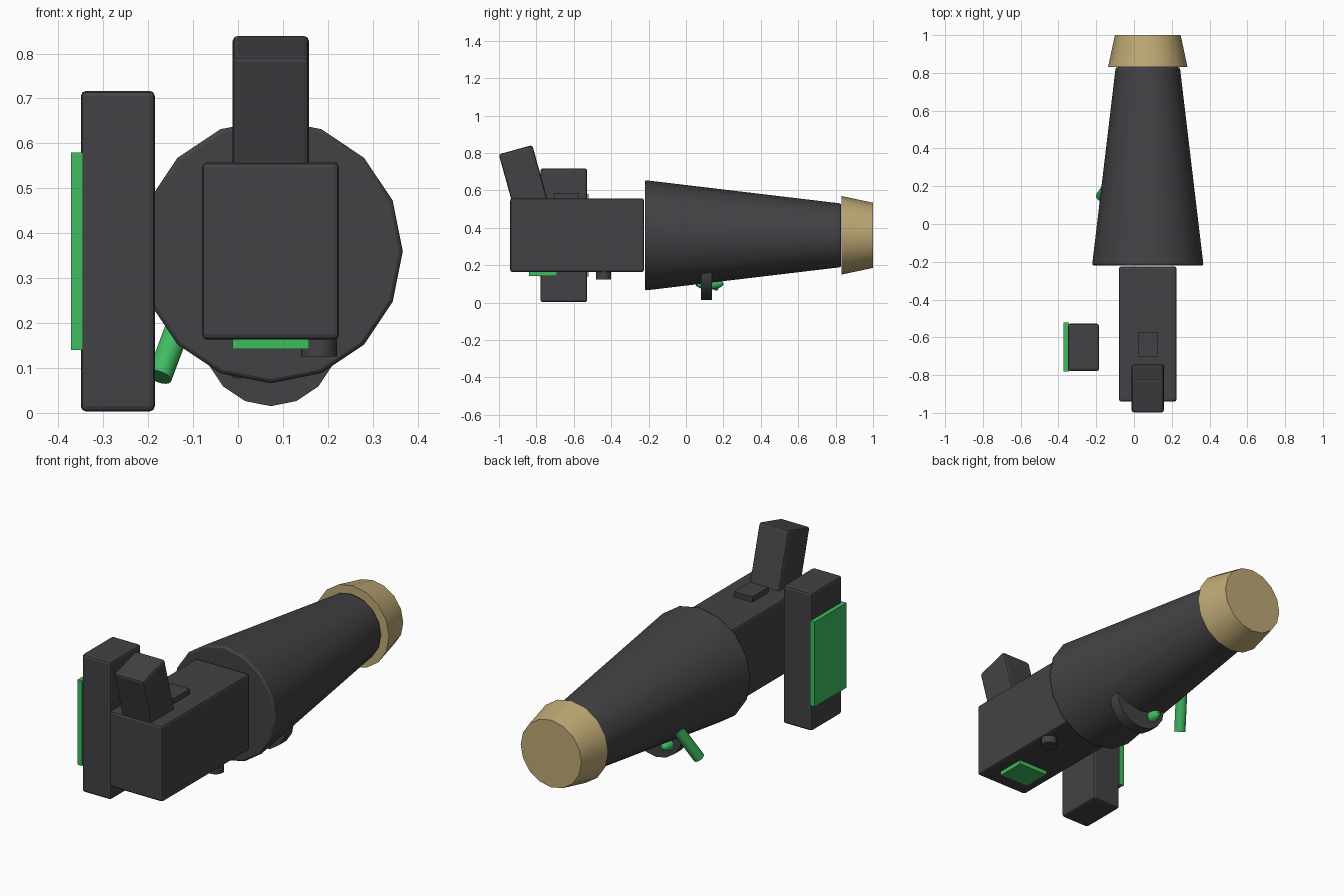
import bpy, bmesh, math
from mathutils import Vector, Matrix

if "Cube" in bpy.data.objects:
    bpy.data.objects.remove(bpy.data.objects["Cube"])


def material(name, rgb):
    m = bpy.data.materials.new(name)
    m.diffuse_color = (*rgb, 1)
    m.use_nodes = True
    m.node_tree.nodes["Principled BSDF"].inputs["Base Color"].default_value = m.diffuse_color
    return m


DARK = material("dark_grey", (0.055, 0.055, 0.06))
GREEN = material("green", (0.05, 0.5, 0.12))
TAN = material("tan", (0.52, 0.4, 0.18))


def finish(name, bm, mat, bevel=0.0, smooth=False):
    me = bpy.data.meshes.new(name)
    bm.to_mesh(me)
    bm.free()
    ob = bpy.data.objects.new(name, me)
    bpy.context.collection.objects.link(ob)
    me.materials.append(mat)
    if bevel:
        mod = ob.modifiers.new("bevel", 'BEVEL')
        mod.width = bevel
        mod.segments = 2
        mod.limit_method = 'ANGLE'
    if smooth:
        bpy.ops.object.select_all(action='DESELECT')
        ob.select_set(True)
        bpy.context.view_layer.objects.active = ob
        bpy.ops.object.shade_smooth_by_angle(angle=math.radians(30))
    return ob


def box(name, lo, hi, mat, bevel=0.0):
    lo, hi = Vector(lo), Vector(hi)
    bm = bmesh.new()
    bmesh.ops.create_cube(bm, size=1)
    bmesh.ops.scale(bm, vec=hi - lo, verts=bm.verts)
    ob = finish(name, bm, mat, bevel)
    ob.location = (lo + hi) / 2
    return ob


def cone(name, p0, p1, r0, r1, mat, bevel=0.0, sides=16):
    p0, p1 = Vector(p0), Vector(p1)
    d = p1 - p0
    bm = bmesh.new()
    bmesh.ops.create_cone(bm, cap_ends=True, segments=sides, radius1=r0, radius2=r1, depth=d.length)
    bm.transform(Matrix.Translation((p0 + p1) / 2) @ d.to_track_quat('Z', 'Y').to_matrix().to_4x4())
    return finish(name, bm, mat, bevel, smooth=True)


CX, CZ = 0.073, 0.36  # optical axis

# Barrel and flared tan end
cone("barrel", (CX, -0.22, CZ), (CX, 0.83, CZ), 0.295, 0.17, DARK, 0.01)
cone("end_cap", (CX, 0.832, CZ), (CX, 1.0, CZ), 0.21, 0.174, TAN)

# Rear housing with tilted eyepiece and top button
box("housing", (-0.08, -0.94, 0.163), (0.225, -0.225, 0.558), DARK, 0.012)
eyepiece = box("eyepiece", (-0.012, -0.951, 0.425), (0.158, -0.765, 0.825), DARK, 0.012)
eyepiece.rotation_euler.x = math.radians(15.5)
box("top_button", (0.02, -0.705, 0.54), (0.125, -0.572, 0.585), DARK)

# Underside panel and knob
box("under_panel", (-0.012, -0.84, 0.142), (0.158, -0.69, 0.17), GREEN)
cone("under_knob", (0.18, -0.44, 0.125), (0.18, -0.44, 0.17), 0.04, 0.04, DARK)

# Side block with green panel
box("side_block", (-0.35, -0.778, 0.003), (-0.185, -0.528, 0.717), DARK, 0.012)
box("side_panel", (-0.372, -0.782, 0.14), (-0.345, -0.522, 0.58), GREEN)

# Disc, rod and small green nub under the barrel
cone("under_disc", (CX, 0.08, 0.165), (CX, 0.14, 0.165), 0.15, 0.15, DARK)
cone("rod", (-0.175, 0.145, 0.08), (-0.115, 0.23, 0.24), 0.028, 0.028, GREEN)
bm = bmesh.new()
bmesh.ops.create_uvsphere(bm, u_segments=16, v_segments=8, radius=1)
bmesh.ops.scale(bm, vec=(0.03, 0.075, 0.03), verts=bm.verts)
nub = finish("nub", bm, GREEN, smooth=True)
nub.location = (0.0, 0.125, 0.1)
